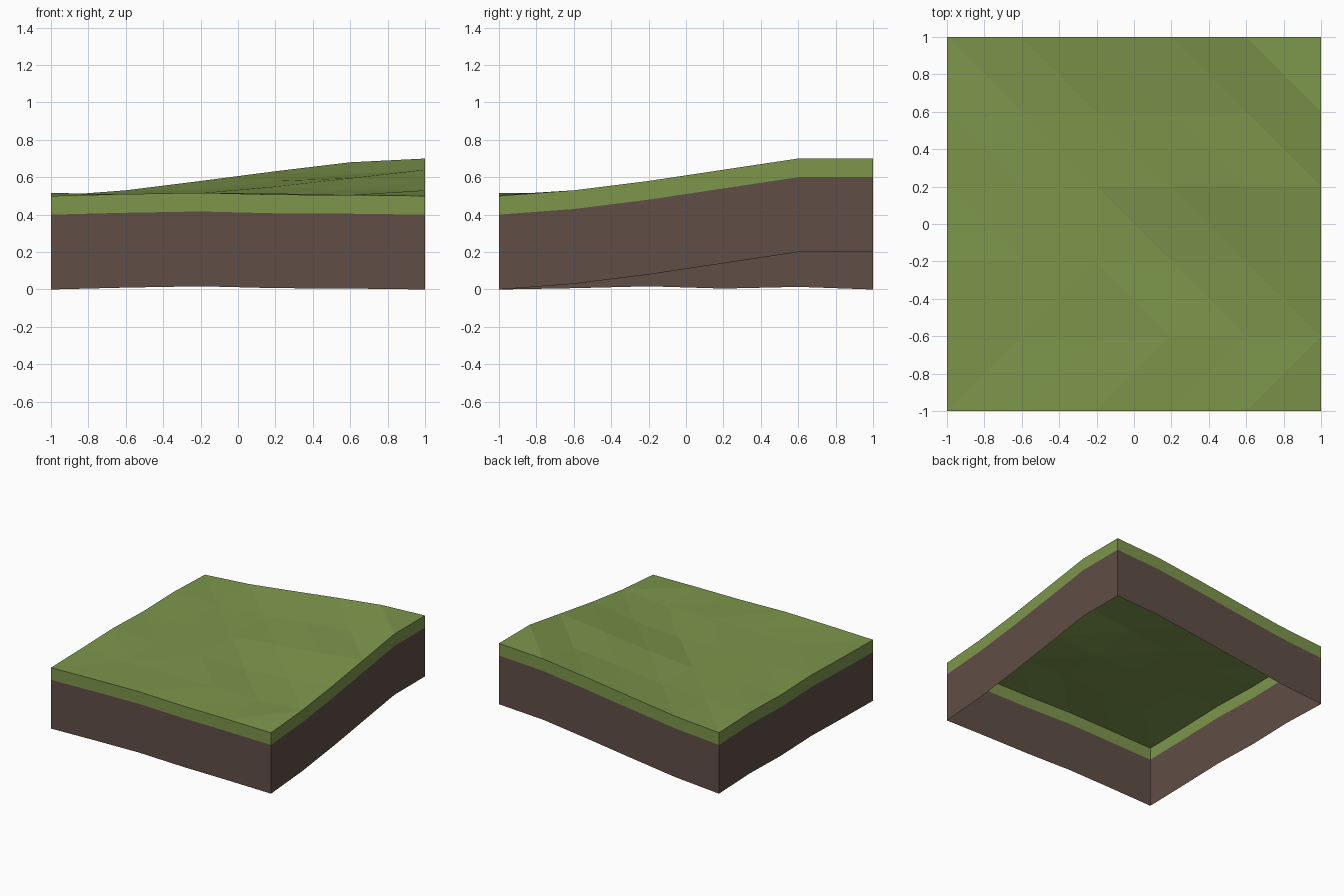
import bpy
import bmesh

cube = bpy.data.objects.get("Cube")
if cube:
    bpy.data.objects.remove(cube, do_unlink=True)

CELLS = 5
GRASS_TOP = 0.5
RIM = 0.1

# Hill height by diagonal step towards the raised back left corner
RAMP = [0, 0.03, 0.08, 0.14, 0.19, 0.2]
# Small unevenness by grid column and row
BUMPS = {
    (1, 0): 0.01, (2, 0): 0.017, (3, 0): 0.007, (4, 0): 0.005,
    (0, 1): 0.007, (0, 2): 0.017, (0, 3): 0.005, (0, 4): 0.014,
    (1, 1): 0.004, (2, 1): 0.008, (3, 1): 0.013, (4, 1): 0.005,
    (1, 2): 0.006, (2, 2): 0.014, (1, 3): 0.008, (2, 3): 0.015,
    (1, 4): 0.01, (3, 3): 0.02, (4, 3): 0.015, (4, 4): -0.025,
    (5, 4): 0.01, (4, 5): -0.01, (3, 5): -0.008,
}


def material(name, colour):
    mat = bpy.data.materials.new(name)
    mat.use_nodes = True
    mat.diffuse_color = colour
    mat.node_tree.nodes["Principled BSDF"].inputs["Base Color"].default_value = colour
    return mat


def point(i, j, drop=0):
    step = max(0, i + j - CELLS)
    z = GRASS_TOP + RAMP[step] + BUMPS.get((i, j), 0) - drop
    return (2 * i / CELLS - 1, 2 * j / CELLS - 1, z)


def finish(bm, name, mat):
    bmesh.ops.remove_doubles(bm, verts=bm.verts, dist=0.0001)
    mesh = bpy.data.meshes.new(name)
    bm.to_mesh(mesh)
    bm.free()
    mesh.materials.append(mat)
    obj = bpy.data.objects.new(name, mesh)
    bpy.context.collection.objects.link(obj)
    return obj


def add_face(bm, points):
    bm.faces.new([bm.verts.new(p) for p in points])


def add_skirt(bm, upper, lower):
    # Band around the outline, following the ground at two depths
    n = CELLS
    loop = ([(k, 0) for k in range(n)] + [(n, k) for k in range(n)]
            + [(n - k, n) for k in range(n)] + [(0, n - k) for k in range(n)])
    for a, b in zip(loop, loop[1:] + loop[:1]):
        add_face(bm, [point(*a, lower), point(*b, lower),
                      point(*b, upper), point(*a, upper)])


# Grass surface with its rim
bm = bmesh.new()
for i in range(CELLS):
    for j in range(CELLS):
        a, b = point(i, j), point(i + 1, j)
        c, d = point(i + 1, j + 1), point(i, j + 1)
        if j == 0 or i == j == 1:
            add_face(bm, [a, b, c])
            add_face(bm, [a, c, d])
        else:
            add_face(bm, [a, b, d])
            add_face(bm, [b, c, d])
add_skirt(bm, 0, RIM)
finish(bm, "grass", material("grass_green", (0.205, 0.305, 0.072, 1)))

# Soil walls, open underneath
bm = bmesh.new()
add_skirt(bm, RIM, GRASS_TOP)
finish(bm, "soil_walls", material("soil_brown", (0.115, 0.077, 0.061, 1)))
